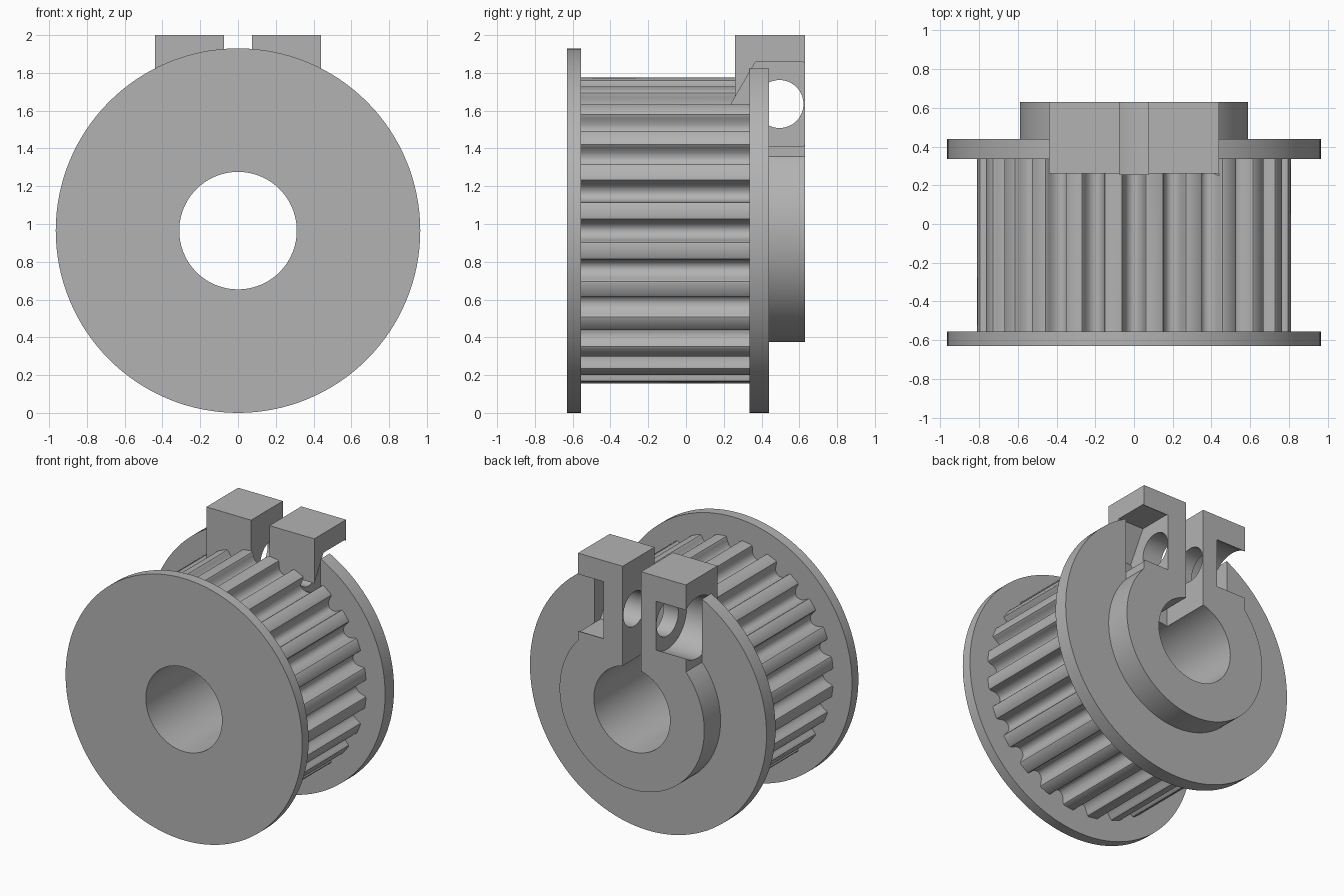
import bpy
import bmesh
import math
from mathutils import Vector

old = bpy.data.objects.get("Cube")
if old:
    bpy.data.objects.remove(old, do_unlink=True)

AXIS_Z = 0.965
TEETH = 24
DRUM_R = 0.813
HOLE_Y, HOLE_Z = 0.495, 1.635
helpers = []

metal = bpy.data.materials.new("grey_metal")
metal.use_nodes = True
grey = (0.45, 0.45, 0.45, 1)
metal.diffuse_color = grey
metal.node_tree.nodes["Principled BSDF"].inputs["Base Color"].default_value = grey


def prism(name, base, sweep):
    """Extrude a closed outline of 3D points along a vector."""
    bm = bmesh.new()
    face = bm.faces.new([bm.verts.new(p) for p in base])
    out = bmesh.ops.extrude_face_region(bm, geom=[face])
    moved = [g for g in out["geom"] if isinstance(g, bmesh.types.BMVert)]
    bmesh.ops.translate(bm, verts=moved, vec=Vector(sweep))
    bmesh.ops.recalc_face_normals(bm, faces=bm.faces)
    mesh = bpy.data.meshes.new(name)
    bm.to_mesh(mesh)
    bm.free()
    mesh.materials.append(metal)
    ob = bpy.data.objects.new(name, mesh)
    bpy.context.collection.objects.link(ob)
    return ob


def ring(radius, sides):
    return [(radius * math.cos(2 * math.pi * i / sides),
             radius * math.sin(2 * math.pi * i / sides)) for i in range(sides)]


def disc(name, radius, y0, y1, sides=128):
    base = [(a, y0, AXIS_Z + b) for a, b in ring(radius, sides)]
    return prism(name, base, (0, y1 - y0, 0))


def cross_bore(name, radius, x0, x1, sides=64):
    base = [(x0, HOLE_Y + a, HOLE_Z + b) for a, b in ring(radius, sides)]
    return prism(name, base, (x1 - x0, 0, 0))


def box(name, x, y0, y1, z0, z1):
    base = [(-x, y0, z0), (x, y0, z0), (x, y0, z1), (-x, y0, z1)]
    return prism(name, base, (0, y1 - y0, 0))


def combine(target, other, operation):
    mod = target.modifiers.new(other.name, "BOOLEAN")
    mod.operation = operation
    mod.solver = "EXACT"
    mod.object = other
    other.hide_render = True
    helpers.append(other)


# Toothed drum: half a groove as (offset, depth), mirrored and repeated
half = [(0.071, 0), (0.062, 0.004), (0.057, 0.014), (0.055, 0.026), (0.051, 0.039),
        (0.043, 0.06), (0.034, 0.07), (0.023, 0.078), (0.012, 0.083)]
groove = [(-s, d) for s, d in half] + [(0, 0.084)] + half[::-1]
outline = []
for tooth in range(TEETH):
    mid = 2 * math.pi * tooth / TEETH
    for s, d in groove:
        a, r = mid + s / DRUM_R, DRUM_R - d
        outline.append((r * math.cos(a), -0.6, AXIS_Z + r * math.sin(a)))
pulley = prism("clamping_belt_pulley", outline, (0, 1.0, 0))

# Flanges, hub and clamp block
combine(pulley, disc("front_flange", 0.965, -0.63, -0.555), "UNION")
combine(pulley, disc("back_flange", 0.965, 0.335, 0.44), "UNION")
combine(pulley, disc("hub", 0.59, 0.4, 0.63), "UNION")
combine(pulley, box("clamp_block", 0.44, 0.26, 0.63, 1.3, 2.0), "UNION")

# Shaft bore, clamp slot, bolt hole, round head pocket and hexagonal nut pocket
combine(pulley, disc("shaft_bore", 0.311, -0.8, 0.8, 96), "DIFFERENCE")
combine(pulley, box("clamp_slot", 0.075, 0.255, 0.8, AXIS_Z, 2.2), "DIFFERENCE")
combine(pulley, cross_bore("bolt_hole", 0.127, -0.4, 0.4), "DIFFERENCE")
combine(pulley, cross_bore("head_pocket", 0.225, -0.44, -0.195), "DIFFERENCE")
combine(pulley, cross_bore("nut_pocket", 0.256, 0.23, 0.44, 6), "DIFFERENCE")

# Bake the cuts and remove the helper solids
bpy.context.view_layer.update()
graph = bpy.context.evaluated_depsgraph_get()
final = bpy.data.meshes.new_from_object(pulley.evaluated_get(graph))
pulley.modifiers.clear()
pulley.data = final
for ob in helpers:
    bpy.data.objects.remove(ob, do_unlink=True)

bpy.ops.object.select_all(action="DESELECT")
pulley.select_set(True)
bpy.context.view_layer.objects.active = pulley
bpy.ops.object.shade_smooth_by_angle(angle=math.radians(30))
